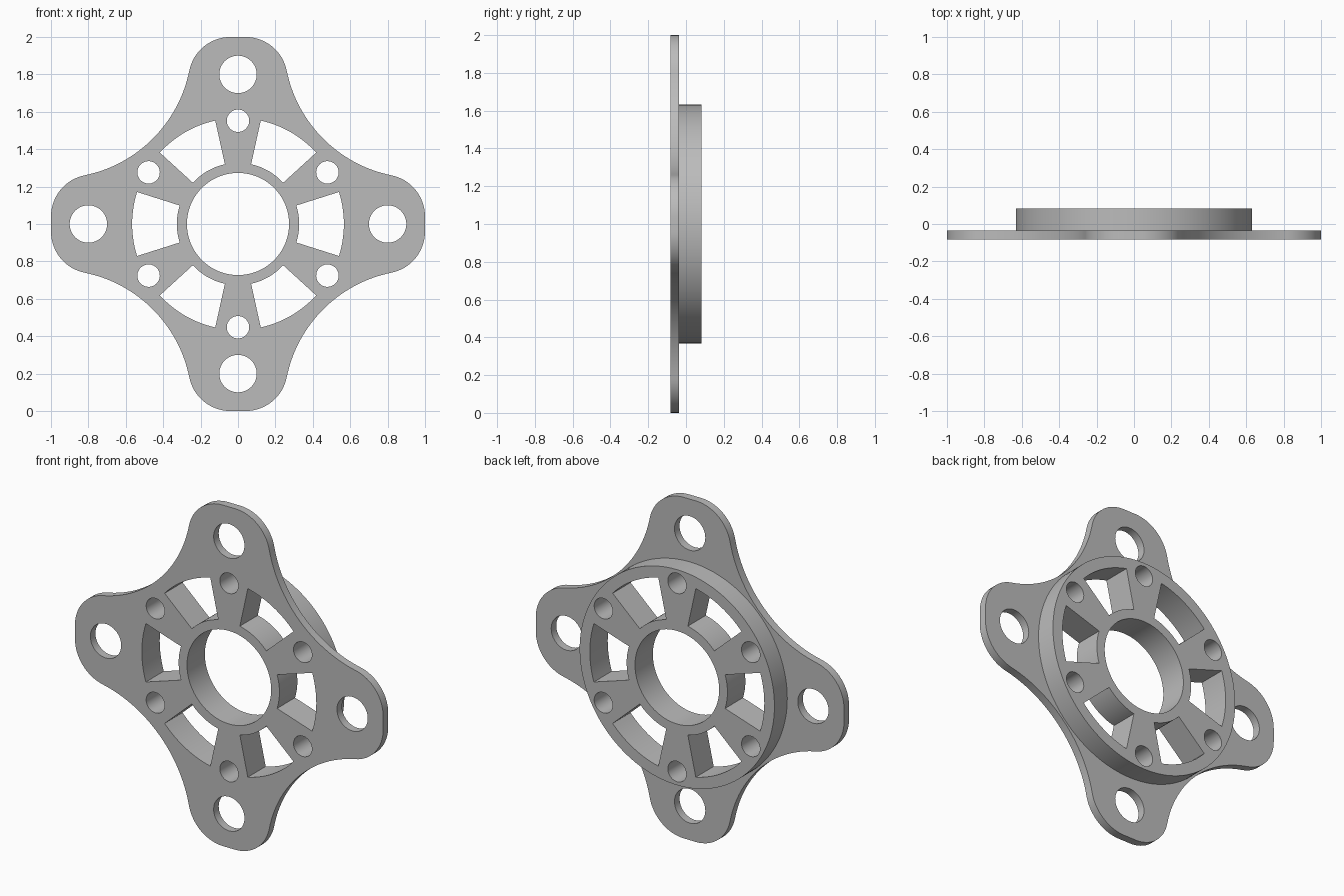
import bpy, bmesh, math
from math import cos, sin, radians, atan2, hypot

if "Cube" in bpy.data.objects:
    bpy.data.objects.remove(bpy.data.objects["Cube"])

FRONT, STEP, BACK = -0.083, -0.036, 0.083   # plate front, plate back, ring back
CZ = 1.0                                    # height of the flange centre


def arc(cx, cz, r, a0, a1, n):
    """Points along an arc, angles in degrees."""
    return [(cx + r * cos(radians(a0 + (a1 - a0) * i / n)),
             cz + r * sin(radians(a0 + (a1 - a0) * i / n))) for i in range(n + 1)]


def circle(cx, cz, r, n):
    return arc(cx, cz, r, 0, 360, n)[:-1]


def rotate(pts, deg):
    c, s = cos(radians(deg)), sin(radians(deg))
    return [(x * c - z * s, x * s + z * c) for x, z in pts]


def plate_outline():
    """Four rounded lobes joined by tangent concave sweeps."""
    a, r, c = 0.04, 0.225, 0.962            # corner offset, corner radius, sweep centre
    big = hypot(c - a, c - (1 - r)) - r     # sweep radius, tangent to both corners
    t = math.degrees(atan2(c - (1 - r), c - a))
    quarter = (arc(1 - r, a, r, 0, 90 - t, 16)
               + arc(c, c, big, 270 - t, 180 + t, 32)[1:]
               + arc(a, 1 - r, r, t, 90, 16)[1:])
    return [p for k in range(4) for p in rotate(quarter, 90 * k)]


def loop(bm, pts, y):
    vs = [bm.verts.new((x, y, z + CZ)) for x, z in pts]
    es = [bm.edges.new((vs[i], vs[(i + 1) % len(vs)])) for i in range(len(vs))]
    return vs, es


def wall(bm, a, b):
    n = len(a[0])
    for i in range(n):
        j = (i + 1) % n
        bm.faces.new((a[0][i], a[0][j], b[0][j], b[0][i]))


def cap(bm, loops, y):
    edges = [e for l in loops for e in l[1]]
    bmesh.ops.triangle_fill(bm, use_beauty=True, use_dissolve=False,
                            edges=edges, normal=(0, y, 0))


bm = bmesh.new()
outline = plate_outline()
rim = circle(0, 0, 0.632, 128)

# lobe mounting holes, through the plate only
lobe_holes = [rotate(circle(0.8, 0, 0.1, 48), 90 * k) for k in range(4)]

# central bore, bolt holes and spoke windows, through plate and ring
through = [circle(0, 0, 0.273, 96)]
window = arc(0, 0, 0.566, -17.6, 17.6, 14) + arc(0, 0, 0.327, 17.6, -17.6, 14)
for k in range(6):
    through.append(rotate(circle(0.552, 0, 0.06, 32), 30 + 60 * k))
    through.append(rotate(window, 60 * k))

out_f, out_s = loop(bm, outline, FRONT), loop(bm, outline, STEP)
rim_s, rim_b = loop(bm, rim, STEP), loop(bm, rim, BACK)
lobe_f = [loop(bm, p, FRONT) for p in lobe_holes]
lobe_s = [loop(bm, p, STEP) for p in lobe_holes]
thru_f = [loop(bm, p, FRONT) for p in through]
thru_b = [loop(bm, p, BACK) for p in through]

# flat faces: plate front, plate back around the ring, ring back
cap(bm, [out_f] + lobe_f + thru_f, -1)
cap(bm, [out_s, rim_s] + lobe_s, 1)
cap(bm, [rim_b] + thru_b, 1)

# edge walls and hole walls
for a, b in [(out_f, out_s), (rim_s, rim_b)] + list(zip(lobe_f, lobe_s)) + list(zip(thru_f, thru_b)):
    wall(bm, a, b)

bmesh.ops.recalc_face_normals(bm, faces=bm.faces[:])
mesh = bpy.data.meshes.new("mounting_flange")
bm.to_mesh(mesh)
bm.free()

grey = bpy.data.materials.new("grey_metal")
grey.diffuse_color = (0.5, 0.5, 0.5, 1)
grey.use_nodes = True
grey.node_tree.nodes["Principled BSDF"].inputs["Base Color"].default_value = grey.diffuse_color
mesh.materials.append(grey)

flange = bpy.data.objects.new("mounting_flange", mesh)
bpy.context.collection.objects.link(flange)
bpy.context.view_layer.objects.active = flange
flange.select_set(True)
bpy.ops.object.shade_smooth_by_angle(angle=radians(30))
